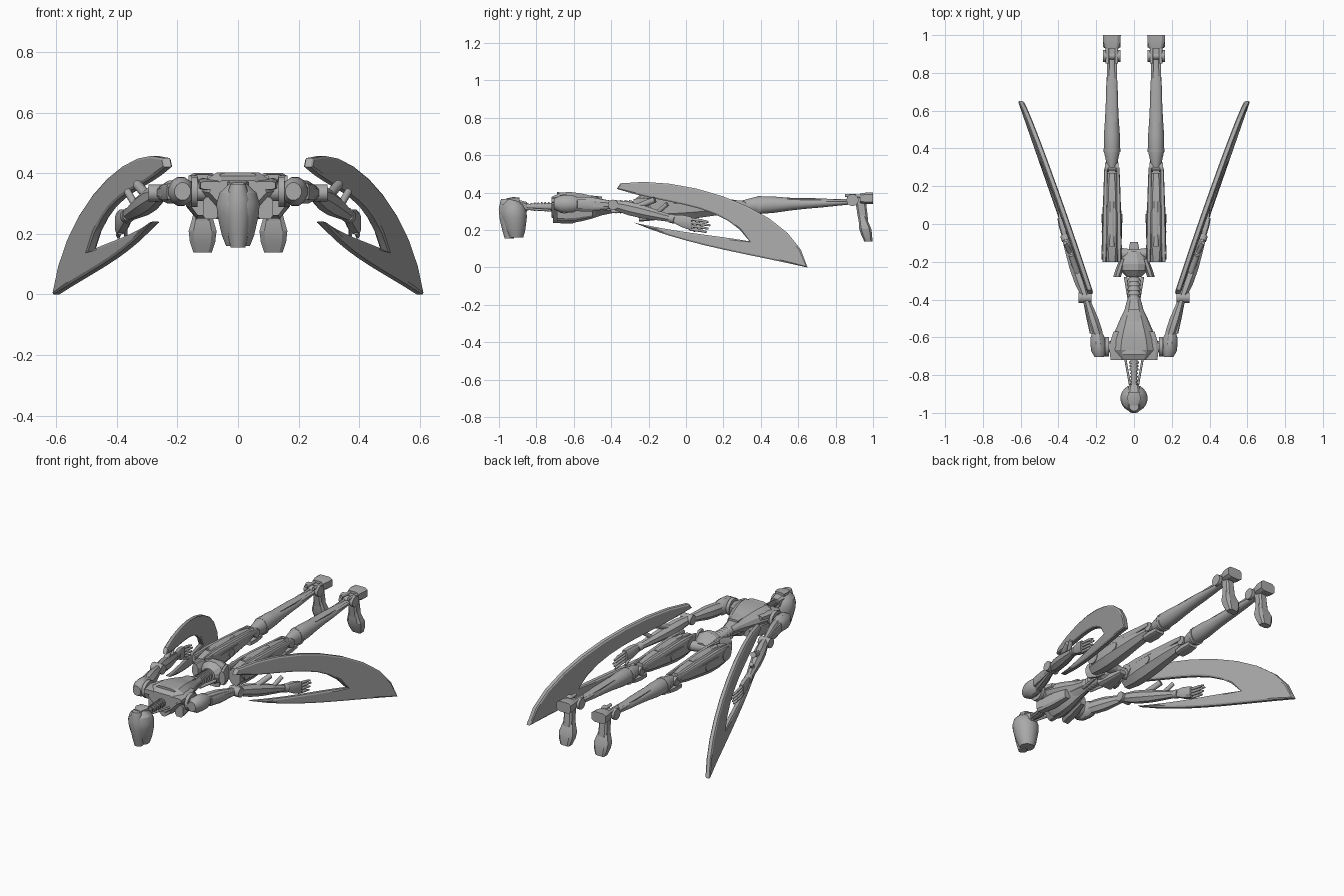
import bpy, bmesh, math
from mathutils import Vector
from mathutils.geometry import interpolate_bezier

cube = bpy.data.objects.get("Cube")
if cube:
    bpy.data.objects.remove(cube)

tone = 0.4
grey = bpy.data.materials.new("plain grey")
grey.use_nodes = True
grey.diffuse_color = (tone, tone, tone, 1)
grey.node_tree.nodes["Principled BSDF"].inputs["Base Color"].default_value = grey.diffuse_color


def finish(name, bm, pair, angle=30):
    """Turn the mesh into a shaded object, repeated on the other side if paired."""
    bmesh.ops.recalc_face_normals(bm, faces=bm.faces)
    mesh = bpy.data.meshes.new(name)
    bm.to_mesh(mesh)
    bm.free()
    mesh.materials.append(grey)
    part = bpy.data.objects.new(name, mesh)
    bpy.context.collection.objects.link(part)
    if pair:
        part.modifiers.new("other side", "MIRROR")
    bpy.ops.object.select_all(action="DESELECT")
    part.select_set(True)
    bpy.context.view_layer.objects.active = part
    bpy.ops.object.shade_smooth_by_angle(angle=math.radians(angle))


def section(sides, grow=1.0):
    """Regular cross-section; growing it past the unit square clips it to a chamfered box."""
    turns = [(i + 0.5) * math.tau / sides for i in range(sides)]
    clip = lambda value: max(-1, min(1, value * grow))
    return [(clip(math.cos(turn)), clip(math.sin(turn))) for turn in turns]


ROUND, FACETED, BOX = section(20), section(8, 1.08), section(8, 1.7)


def skin(bm, loops):
    for low, high in zip(loops, loops[1:]):
        for i in range(len(low)):
            bm.faces.new((low[i - 1], low[i], high[i], high[i - 1]))
    return [bm.faces.new(loops[0]), bm.faces.new(loops[-1])]


def limb(name, start, end, widths, flat=(1, 1), shape=ROUND, pair=True, angle=30):
    """Skin evenly spaced sections from start to end; flat is depth over width at each end."""
    start, end = Vector(start), Vector(end)
    upright = abs(end.z - start.z) > abs(end.y - start.y)
    bm = bmesh.new()
    loops = []
    for i, width in enumerate(widths):
        t = i / (len(widths) - 1)
        depth = width * (flat[0] + (flat[1] - flat[0]) * t)
        middle = start.lerp(end, t)
        offsets = [(u * width, v * depth, 0) if upright else (u * width, 0, v * depth) for u, v in shape]
        loops.append([bm.verts.new(middle + Vector(offset)) for offset in offsets])
    skin(bm, loops)
    finish(name, bm, pair, angle)


def rod(name, start, end, radius, tip=None, pair=True):
    start, end = Vector(start), Vector(end)
    bm = bmesh.new()
    bmesh.ops.create_cone(bm, cap_ends=True, segments=14, radius1=radius, radius2=tip or radius, depth=(end - start).length)
    bm.transform((end - start).to_track_quat("Z", "Y").to_matrix().to_4x4())
    bmesh.ops.translate(bm, verts=bm.verts, vec=(start + end) / 2)
    finish(name, bm, pair)


def by(point, x=0, y=0, z=0):
    return Vector(point) + Vector((x, y, z))


def discs(name, at, radius, gap, thick=0.02):
    """A pair of round caps on either side of a joint."""
    for side in (-1, 1):
        rod(name, by(at, x=side * gap), by(at, x=side * (gap + thick)), radius)


# Joints on the left side; the other side is mirrored
neck, chest, waist = Vector((0, -0.87, 0.325)), Vector((0, -0.72, 0.325)), Vector((0, -0.4, 0.325))
pelvis, tail = Vector((0, -0.28, 0.325)), Vector((0, -0.145, 0.32))
hip, knee, ankle = Vector((0.117, -0.2, 0.31)), Vector((0.117, 0.3, 0.33)), Vector((0.117, 0.89, 0.36))
shoulder, elbow = Vector((0.183, -0.65, 0.34)), Vector((0.255, -0.39, 0.335))
wrist, knuckles = Vector((0.365, -0.07, 0.26)), Vector((0.39, 0.03, 0.235))

# Head: long helmet with a face shield, crown panel and nape block
limb("helmet", (0, -0.91, 0.16), (0, -0.93, 0.37), (0.04, 0.054, 0.062, 0.07, 0.072, 0.062, 0.025), pair=False)
limb("face_shield", (0, -0.945, 0.155), (0, -0.965, 0.365), (0.025, 0.035, 0.042, 0.042, 0.025), pair=False)
limb("crown_panel", (0, -0.96, 0.362), (0, -0.89, 0.362), (0.02, 0.036, 0.03), (0.4, 0.4), BOX, pair=False)
limb("nape_block", by(neck, y=-0.02), by(neck, y=0.02), (0.035, 0.025), shape=BOX, pair=False)

# Neck: ribbed column with two side cables
rod("neck_core", neck, chest, 0.014, 0.02, pair=False)
for i in range(8):
    rib = neck.lerp(chest, i / 8)
    rod("neck_rib", rib, by(rib, y=0.01), 0.019 + i / 1000, pair=False)
rod("neck_cable", by(neck, x=0.018, z=-0.01), by(chest, x=0.045, z=-0.02), 0.006)

# Chest: tapering shell with a keel underneath, and raised plates
half = [(0.16, -1), (0.6, -0.5), (1, 0.2), (0.9, 0.55), (0.55, 0.9)]
keeled = half + [(-u, v) for u, v in reversed(half)]
limb("chest", chest, waist, (0.095, 0.128, 0.118, 0.098, 0.075, 0.05, 0.036), (0.6, 1), keeled, False, 20)
limb("chest_keel", by(chest, y=0.01, z=-0.04), by(waist, z=-0.02), (0.06, 0.08, 0.05, 0.03), (0.8, 0.5), keeled, False, 20)
limb("back_panel", by(chest, y=0.03, z=0.06), by(waist, y=-0.05, z=0.045), (0.06, 0.06, 0.04, 0.03), (0.3, 0.3), BOX, False, 20)
limb("collar_plate", by(chest, x=0.09, z=0.035), by(chest, x=0.085, y=0.15, z=0.04), (0.034, 0.045, 0.024), (0.4, 0.5), BOX, angle=20)
limb("rib_plate", by(chest, x=0.09, y=0.03, z=-0.04), by(waist, x=0.055, y=-0.1, z=-0.03), (0.026, 0.028, 0.018), (1.4, 1.4), BOX, angle=20)

# Waist: stacked vertebrae and two hydraulic rods
rod("spine", waist, pelvis, 0.024, pair=False)
for i in range(5):
    bone = waist.lerp(pelvis, i / 5)
    rod("vertebra", bone, by(bone, y=0.02), 0.036, 0.03, pair=False)
rod("waist_rod", by(waist, x=0.025, z=-0.025), by(pelvis, x=0.045, z=-0.025), 0.009)

# Pelvis: rounded block with flared hip plates and a groin guard
limb("pelvis", pelvis, tail, (0.04, 0.076, 0.082, 0.068, 0.04), (0.9, 0.8), section(12), False, 20)
limb("hip_flare", by(pelvis, x=0.09), by(tail, x=0.06, y=-0.04), (0.02, 0.02, 0.015), (2, 3), FACETED, angle=20)
limb("groin_guard", by(pelvis, y=0.03, z=-0.06), by(tail, y=0.05, z=-0.045), (0.05, 0.036, 0.02), (0.4, 0.6), BOX, False, 20)
rod("hip_axle", by(tail, y=-0.02), by(hip, y=0.05), 0.03)

# Thighs: armoured shells with side rails and round joint caps
limb("thigh", hip, by(knee, y=-0.03), (0.038, 0.05, 0.054, 0.052, 0.047, 0.042, 0.03), (1.3, 1), FACETED)
for side in (-0.04, 0.04):
    limb("thigh_rail", by(hip, x=side, z=0.04), by(knee, x=side * 0.8, z=0.015), (0.01, 0.014, 0.013, 0.011, 0.008), (2, 1.5), BOX, angle=20)
    rod("calf_piston", by(knee, x=side / 2, y=0.2, z=0.02), by(ankle, x=side / 2), 0.007)
    rod("heel_ram", by(ankle, x=side * 0.6, y=-0.04, z=0.025), by(ankle, x=side * 0.6, y=0.08, z=0.02), 0.009)
discs("hip_disc", by(hip, y=0.05, z=0.02), 0.04, 0.034)
discs("thigh_disc", hip.lerp(knee, 0.46), 0.024, 0.036)
discs("knee_disc", knee, 0.026, 0.016)
rod("thigh_piston", by(hip, y=0.08, z=0.06), by(hip, y=0.32, z=0.055), 0.015)
rod("knee_axle", by(knee, x=-0.03), by(knee, x=0.03), 0.018)
limb("knee_cap", by(knee, y=-0.05, z=-0.045), by(knee, y=0.06, z=-0.04), (0.03, 0.034, 0.028), (0.5, 0.5), BOX)

# Shins: rounded calf narrowing to the ankle
limb("calf", knee, by(ankle, z=-0.01), (0.024, 0.043, 0.043, 0.037, 0.033, 0.031, 0.026, 0.02), (1.2, 0.6))
limb("calf_band", by(knee, y=0.08), by(knee, y=0.1), (0.045, 0.046), (1.14, 1.14))
limb("shin_panel", by(knee, y=0.24, z=0.03), by(ankle, y=-0.07, z=-0.005), (0.024, 0.024, 0.016), (0.5, 0.6), BOX)

# Feet: heel and toe blocks hung from the ankle axle
rod("ankle_axle", by(ankle, x=-0.04), by(ankle, x=0.04), 0.02)
discs("ankle_disc", ankle, 0.032, 0.026)
limb("foot_bridge", by(ankle, y=0.04, z=0.02), by(ankle, y=0.065, z=-0.16), (0.024, 0.027, 0.03), (1.2, 0.8), BOX)
limb("heel", by(ankle, y=0.04, z=0.01), by(ankle, y=0.11, z=0.01), (0.036, 0.046, 0.047), (0.7, 0.65), BOX, angle=20)
limb("toe", by(ankle, y=0.05, z=-0.08), by(ankle, y=0.085, z=-0.222), (0.027, 0.036, 0.046, 0.042, 0.03), (0.7, 0.7), BOX, angle=20)

# Shoulders and upper arms
rod("shoulder_axle", by(shoulder, x=-0.08), shoulder, 0.032)
rod("shoulder_disc", by(shoulder, x=-0.05), by(shoulder, x=-0.03), 0.052)
limb("shoulder_pad", by(shoulder, y=-0.055), by(shoulder, x=0.012, y=0.08), (0.027, 0.042, 0.043, 0.04, 0.026), (1.1, 1.2), section(12))
limb("upper_arm", by(shoulder, y=0.03), elbow, (0.026, 0.032, 0.032, 0.025, 0.018), (1.25, 1.1), FACETED)
limb("arm_guard", by(shoulder, x=0.038, y=0.07), by(elbow, y=-0.03), (0.013, 0.014, 0.01), (2, 1.8), BOX)
rod("elbow_disc", by(elbow, x=-0.03), by(elbow, x=0.04), 0.028)

# Forearms and hands
limb("forearm", elbow, wrist, (0.022, 0.033, 0.033, 0.026, 0.018), (1.15, 1), FACETED)
rod("wrist_ring", wrist.lerp(elbow, 0.05), wrist.lerp(knuckles, 0.1), 0.024)
limb("palm", wrist, knuckles, (0.015, 0.019, 0.016), (1.3, 2.2), BOX)
for i in range(4):
    root = by(knuckles, y=-0.01, z=0.024 - i * 0.018)
    bend = by(root, x=0.005, y=0.06, z=-0.008)
    rod("finger_base", root, bend, 0.008)
    rod("finger_tip", bend, by(bend, y=0.05 - abs(i - 1) / 100, z=-0.008), 0.008, 0.005)
rod("thumb", by(wrist, x=0.01, y=0.04, z=-0.03), by(knuckles, x=-0.02, y=0.02, z=-0.04), 0.009, 0.006)

# Forearm blades: four arcs in side outline make a forked crescent that leans outward
hook, tip, prong, notch = (-0.35, 0.45), (0.65, 0), (-0.28, 0.24), (0.34, 0.14)
arcs = [(hook, (0, 0.5), (0.6, 0.3), tip), (tip, (0.3, 0.08), (0, 0.12), prong),
        (prong, (0, 0.18), (0.1, 0.18), notch), (notch, (0.2, 0.35), (-0.1, 0.33), (-0.37, 0.42))]
outline = []
for arc in arcs:
    outline += [p.xy for p in interpolate_bezier(*[Vector(p).to_3d() for p in arc], 10)[:-1]]
outline.append(Vector((-0.37, 0.42)))
bm = bmesh.new()
faces = skin(bm, [[bm.verts.new((0.383 + y / 3 - 0.07 * z + side, y, z)) for y, z in outline] for side in (-0.01, 0.01)])
bmesh.ops.recalc_face_normals(bm, faces=bm.faces)
for face in faces:
    bmesh.ops.inset_region(bm, faces=[face], thickness=0.008, depth=0.005)
finish("blade", bm, True, 20)
rod("blade_mount", elbow.lerp(wrist, 0.3), elbow.lerp(wrist, 0.7) + Vector((0, 0, 0.08)), 0.016)
rod("blade_brace", elbow.lerp(wrist, 0.7), by(wrist, y=-0.03, z=0.08), 0.012)
